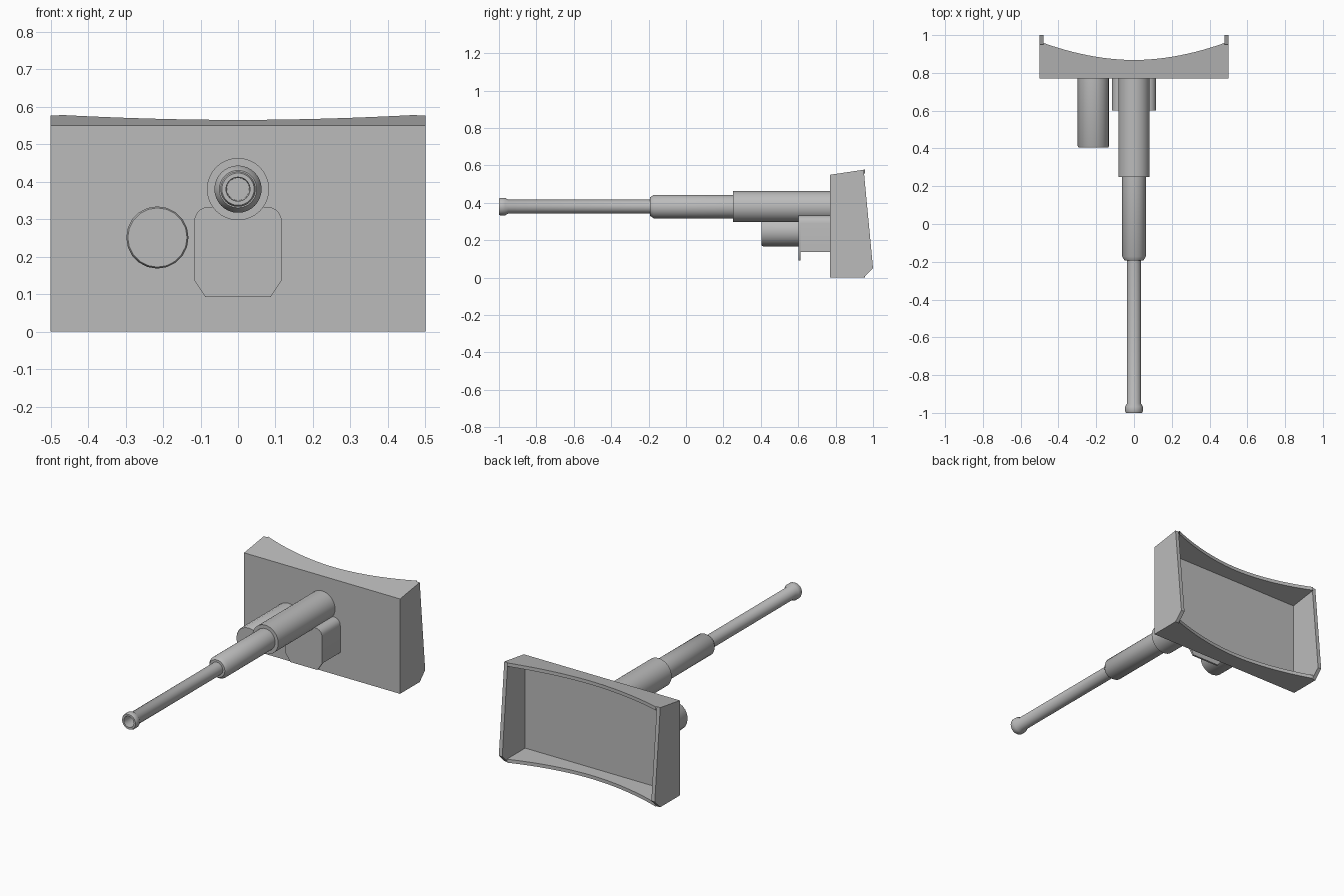
import bpy, bmesh, math

if "Cube" in bpy.data.objects:
    bpy.data.objects.remove(bpy.data.objects["Cube"])

grey = bpy.data.materials.new("plain_grey")
grey.diffuse_color = (0.5, 0.5, 0.5, 1)
grey.use_nodes = True
grey.node_tree.nodes["Principled BSDF"].inputs["Base Color"].default_value = grey.diffuse_color


def finish(name, bm, smooth=True):
    bmesh.ops.remove_doubles(bm, verts=bm.verts, dist=1e-5)
    bmesh.ops.recalc_face_normals(bm, faces=bm.faces)
    me = bpy.data.meshes.new(name)
    bm.to_mesh(me)
    bm.free()
    me.materials.append(grey)
    ob = bpy.data.objects.new(name, me)
    bpy.context.collection.objects.link(ob)
    if smooth:
        bpy.ops.object.select_all(action='DESELECT')
        ob.select_set(True)
        bpy.context.view_layer.objects.active = ob
        bpy.ops.object.shade_smooth_by_angle(angle=math.radians(35))
    return ob


def lathe(name, profile, x, z, sides):
    """Revolve (radius, y) points about an axis along y."""
    bm = bmesh.new()
    rings = []
    for r, y in profile:
        rings.append([bm.verts.new((x + r * math.sin(2 * math.pi * i / sides), y,
                                    z + r * math.cos(2 * math.pi * i / sides)))
                      for i in range(sides)])
    for a, b in zip(rings, rings[1:]):
        for i in range(sides):
            j = (i + 1) % sides
            bm.faces.new((a[i], a[j], b[j], b[i]))
    bm.faces.new(rings[0])
    bm.faces.new(rings[-1])
    return finish(name, bm)


def prism(bm, a, b):
    """Solid between two matching outlines."""
    va, vb = [bm.verts.new(p) for p in a], [bm.verts.new(p) for p in b]
    bm.faces.new(va)
    bm.faces.new(vb)
    for i in range(len(a)):
        j = (i + 1) % len(a)
        bm.faces.new((va[i], va[j], vb[j], vb[i]))


# Shield: front panel, two side walls, curved top and bottom walls
F, W, T = 0.77, 0.5, 0.022
top_z = lambda y: 0.55 + 0.15 * (y - F)
back = lambda x: 0.868 + 0.09 * (abs(x) / (W - T)) ** 1.9

bm = bmesh.new()
panel = [(F, 0), (F, 0.55), (F + 0.02, top_z(F + 0.02)), (F + 0.02, 0)]
prism(bm, [(-W + T, y, z) for y, z in panel], [(W - T, y, z) for y, z in panel])
finish("shield_panel", bm, False)

side = [(F, 0), (F, 0.55), (0.95, 0.577), (1.0, 0.05), (0.95, 0)]
for s, label in ((-1, "left"), (1, "right")):
    bm = bmesh.new()
    prism(bm, [(s * W, y, z) for y, z in side], [(s * (W - T), y, z) for y, z in side])
    finish("shield_wall_" + label, bm, False)


def curved_wall(name, outer, inner):
    """Wall with a concave rear edge; outer and inner give z from y."""
    bm = bmesh.new()
    n, f, prev = 24, F + 0.02, None
    for i in range(n + 1):
        x = (W - T) * (2 * i / n - 1)
        y = back(x)
        cur = [bm.verts.new(p) for p in ((x, f, outer(f)), (x, y, outer(y)),
                                         (x, y, inner(y)), (x, f, inner(f)))]
        if prev:
            for k in range(3):
                bm.faces.new((prev[k], prev[k + 1], cur[k + 1], cur[k]))
        prev = cur
    finish(name, bm)


curved_wall("shield_top", top_z, lambda y: top_z(y) - 0.02)
curved_wall("shield_bottom", lambda y: 0.0, lambda y: 0.02)

# Stepped gun barrel with flared, hollow muzzle
lathe("barrel", [(0.083, F), (0.083, 0.25), (0.063, 0.25), (0.063, -0.172),
                 (0.05, -0.192), (0.037, -0.192), (0.037, -0.95), (0.047, -0.967),
                 (0.047, -0.992), (0.043, -1.0), (0.032, -1.0), (0.03, -0.9)],
      0, 0.38, 32)

# Sight cylinder beside the barrel
lathe("side_cylinder", [(0.083, F), (0.083, 0.412), (0.079, 0.405)], -0.215, 0.251, 20)

# Mount housing under the barrel with rounded upper corners
upper = [(0.117, 0.29)] + [(0.077 + 0.04 * math.cos(a), 0.293 + 0.04 * math.sin(a))
                           for a in (math.pi * k / 10 for k in range(1, 6))]


def mount(name, lower, y0, y1):
    half = lower + upper
    outline = half + [(-x, z) for x, z in reversed(half)]
    bm = bmesh.new()
    prism(bm, [(x, y0, z) for x, z in outline], [(x, y1, z) for x, z in outline])
    finish(name, bm)


mount("mount_housing", [(0.117, 0.137)], 0.613, F)
mount("mount_front_plate", [(0.087, 0.092), (0.117, 0.137)], 0.602, 0.613)
